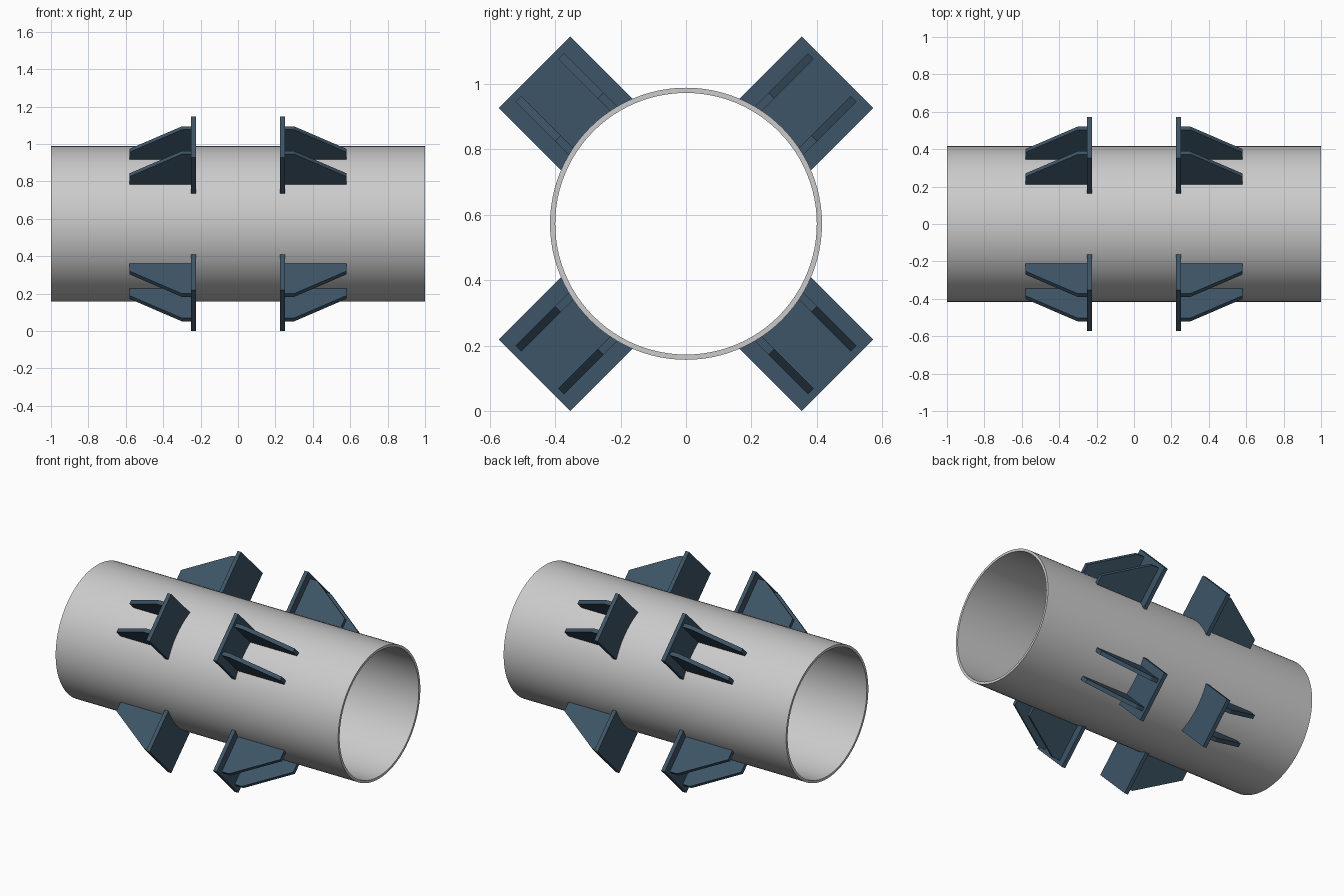
import bpy, bmesh
from math import sin, cos, pi, sqrt, radians
from mathutils import Vector

if "Cube" in bpy.data.objects:
    bpy.data.objects.remove(bpy.data.objects["Cube"])

R_OUT, R_IN = 0.416, 0.4              # pipe radii
R_TOP, HALF_W = 0.655, 0.155          # plate outer reach and half width
CENTRE = Vector((0, 0, (R_TOP + HALF_W) / sqrt(2)))

steel = bpy.data.materials.new("blue_steel")
steel.diffuse_color = (0.047, 0.09, 0.135, 1)
steel.use_nodes = True
steel.node_tree.nodes["Principled BSDF"].inputs["Base Color"].default_value = steel.diffuse_color


def finish(name, bm, mat=None):
    bmesh.ops.recalc_face_normals(bm, faces=bm.faces[:])
    mesh = bpy.data.meshes.new(name)
    bm.to_mesh(mesh)
    bm.free()
    obj = bpy.data.objects.new(name, mesh)
    bpy.context.collection.objects.link(obj)
    if mat:
        mesh.materials.append(mat)
    return obj


def prism(name, points, offset):
    """Solid made by extruding a flat outline along offset."""
    bm = bmesh.new()
    face = bm.faces.new([bm.verts.new(p) for p in points])
    ext = bmesh.ops.extrude_face_region(bm, geom=[face], use_keep_orig=True)
    moved = [v for v in ext["geom"] if isinstance(v, bmesh.types.BMVert)]
    bmesh.ops.translate(bm, verts=moved, vec=offset)
    return finish(name, bm, steel)


# Pipe: hollow wall section spun around the x axis
bm = bmesh.new()
section = [(-1, R_OUT), (1, R_OUT), (1, R_IN), (-1, R_IN)]
verts = [bm.verts.new(CENTRE + Vector((x, 0, r))) for x, r in section]
edges = [bm.edges.new((verts[i], verts[(i + 1) % 4])) for i in range(4)]
bmesh.ops.spin(bm, geom=verts + edges, cent=CENTRE, axis=(1, 0, 0),
               angle=2 * pi, steps=96, use_merge=True)
bmesh.ops.remove_doubles(bm, verts=bm.verts[:], dist=1e-5)
pipe = finish("pipe", bm)
bpy.context.view_layer.objects.active = pipe
pipe.select_set(True)
bpy.ops.object.shade_smooth_by_angle(angle=radians(30))

# Plate outline (tangent, radial) with a saddle arc sitting on the pipe
plate_outline = [(-HALF_W, R_TOP), (HALF_W, R_TOP)]
for i in range(13):
    t = HALF_W * (1 - i / 6)
    plate_outline.append((t, sqrt(R_OUT ** 2 - t ** 2)))

# Gusset outline (x, radial)
gusset_outline = [(0.25, 0.403), (0.25, 0.632), (0.3, 0.632),
                  (0.58, 0.462), (0.58, 0.403)]
GUSSET_T, THICK = 0.0925, 0.025

# Four brackets around the pipe, mirrored on both sides of the middle
for k in range(4):
    a = pi / 4 + k * pi / 2
    radial = Vector((0, cos(a), sin(a)))
    tangent = Vector((0, -sin(a), cos(a)))
    for side, label in ((-1, "left"), (1, "right")):
        axis = Vector((side, 0, 0))
        prism(f"plate_{label}_{k + 1}",
              [CENTRE + axis * 0.225 + tangent * t + radial * r
               for t, r in plate_outline], axis * THICK)
        for s, tag in ((-1, "a"), (1, "b")):
            base = CENTRE + tangent * (s * GUSSET_T - THICK / 2)
            prism(f"gusset_{label}_{k + 1}{tag}",
                  [base + axis * x + radial * r for x, r in gusset_outline],
                  tangent * THICK)
